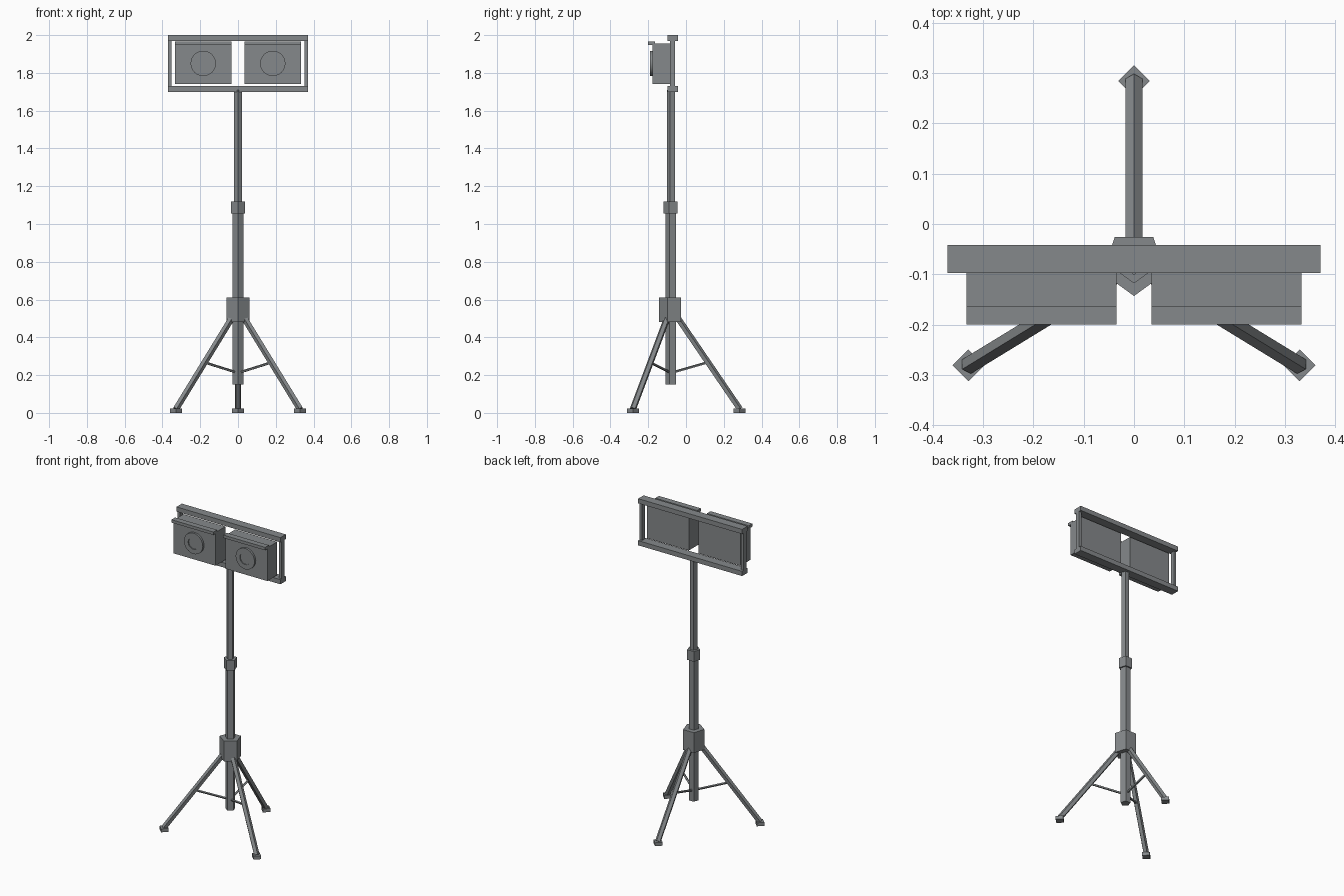
import bpy, bmesh, math
from mathutils import Vector, Matrix

cube = bpy.data.objects.get("Cube")
if cube:
    bpy.data.objects.remove(cube, do_unlink=True)

GREY = (0.235, 0.25, 0.258, 1)
mat = bpy.data.materials.new("steel grey")
mat.use_nodes = True
mat.diffuse_color = GREY
mat.node_tree.nodes["Principled BSDF"].inputs["Base Color"].default_value = GREY


def finish(name, bm):
    mesh = bpy.data.meshes.new(name)
    bmesh.ops.recalc_face_normals(bm, faces=bm.faces)
    bm.to_mesh(mesh)
    bm.free()
    mesh.materials.append(mat)
    obj = bpy.data.objects.new(name, mesh)
    bpy.context.collection.objects.link(obj)
    return obj


def box(name, low, high):
    low, high = Vector(low), Vector(high)
    bm = bmesh.new()
    bmesh.ops.create_cube(bm, size=1)
    bmesh.ops.scale(bm, vec=high - low, verts=bm.verts)
    bmesh.ops.translate(bm, vec=(low + high) / 2, verts=bm.verts)
    return finish(name, bm)


def rod(name, start, end, radius, sides=5, spin=0.0):
    """Straight prism running between two points."""
    start, end = Vector(start), Vector(end)
    axis = end - start
    bm = bmesh.new()
    bmesh.ops.create_cone(bm, cap_ends=True, segments=sides, radius1=radius,
                          radius2=radius, depth=axis.length,
                          matrix=Matrix.Rotation(spin, 4, 'Z'))
    turn = axis.to_track_quat('Z', 'Y').to_matrix().to_4x4()
    bmesh.ops.transform(bm, matrix=Matrix.Translation((start + end) / 2) @ turn,
                        verts=bm.verts)
    return finish(name, bm)


# Telescopic five-sided mast, one corner facing the front
MAST_Y = -0.078


def mast_part(name, bottom, top, radius):
    bm = bmesh.new()
    for z in (bottom, top):
        ring = []
        for i in range(5):
            a = -math.pi / 2 + i * math.tau / 5
            ring.append(bm.verts.new((radius * math.cos(a), MAST_Y + radius * math.sin(a), z)))
        bm.faces.new(ring)
        if z == bottom:
            first = ring
    for i in range(5):
        j = (i + 1) % 5
        bm.faces.new((first[i], first[j], ring[j], ring[i]))
    finish(name, bm)


mast_part("lower_mast", 0.15, 1.07, 0.03)
mast_part("leg_hub", 0.48, 0.61, 0.065)
mast_part("mast_collar", 1.055, 1.12, 0.04)
mast_part("upper_mast", 1.1, 1.71, 0.023)

# Tripod legs with feet and braces
feet = {"back": (0, 0.284), "left": (0.329, -0.281), "right": (-0.329, -0.281)}
hips = {"back": (0, -0.04), "left": (0.038, -0.103), "right": (-0.038, -0.103)}
for side in feet:
    foot = Vector((*feet[side], 0.02))
    hip = Vector((*hips[side], 0.495))
    rod(side + "_leg", hip, foot, 0.0175)
    x, y = feet[side]
    rod(side + "_foot", (x, y, 0), (x, y, 0.022), 0.0315, sides=4)
    rod(side + "_brace", hip.lerp(foot, 0.48),
        (hips[side][0] * 0.3, MAST_Y + (hips[side][1] - MAST_Y) * 0.3, 0.215), 0.007)

# Lamp frame
box("frame_top_rail", (-0.37, -0.097, 1.97), (0.37, -0.042, 2.0))
box("frame_bottom_rail", (-0.37, -0.097, 1.7), (0.37, -0.042, 1.73))
for side, s in (("left", 1), ("right", -1)):
    cx = s * 0.361
    box(side + "_frame_post", (cx - 0.009, -0.085, 1.72), (cx + 0.009, -0.058, 1.98))

    # Floodlight housing and visor
    cx = s * 0.184
    box(side + "_lamp_housing", (cx - 0.149, -0.178, 1.742), (cx + 0.149, -0.078, 1.956))
    box(side + "_lamp_visor", (cx - 0.149, -0.2, 1.948), (cx + 0.149, -0.163, 1.967))

    # Round lens with a sunken centre
    bm = bmesh.new()
    bmesh.ops.create_cone(bm, cap_ends=True, segments=32, radius1=0.067,
                          radius2=0.067, depth=0.014)
    cap = max(bm.faces, key=lambda f: f.calc_center_median().z)
    bmesh.ops.inset_region(bm, faces=[cap], thickness=0.03)
    inner = bmesh.ops.extrude_face_region(bm, geom=[cap])
    bmesh.ops.translate(bm, vec=(0, 0, -0.006),
                        verts=[v for v in inner["geom"] if isinstance(v, bmesh.types.BMVert)])
    if cap.is_valid:
        bmesh.ops.delete(bm, geom=[cap], context='FACES_ONLY')
    bmesh.ops.transform(bm, matrix=Matrix.Translation((cx, -0.184, 1.85))
                        @ Matrix.Rotation(math.pi / 2, 4, 'X'), verts=bm.verts)
    lens = finish(side + "_lamp_lens", bm)
    bpy.ops.object.select_all(action='DESELECT')
    lens.select_set(True)
    bpy.context.view_layer.objects.active = lens
    bpy.ops.object.shade_smooth_by_angle()
